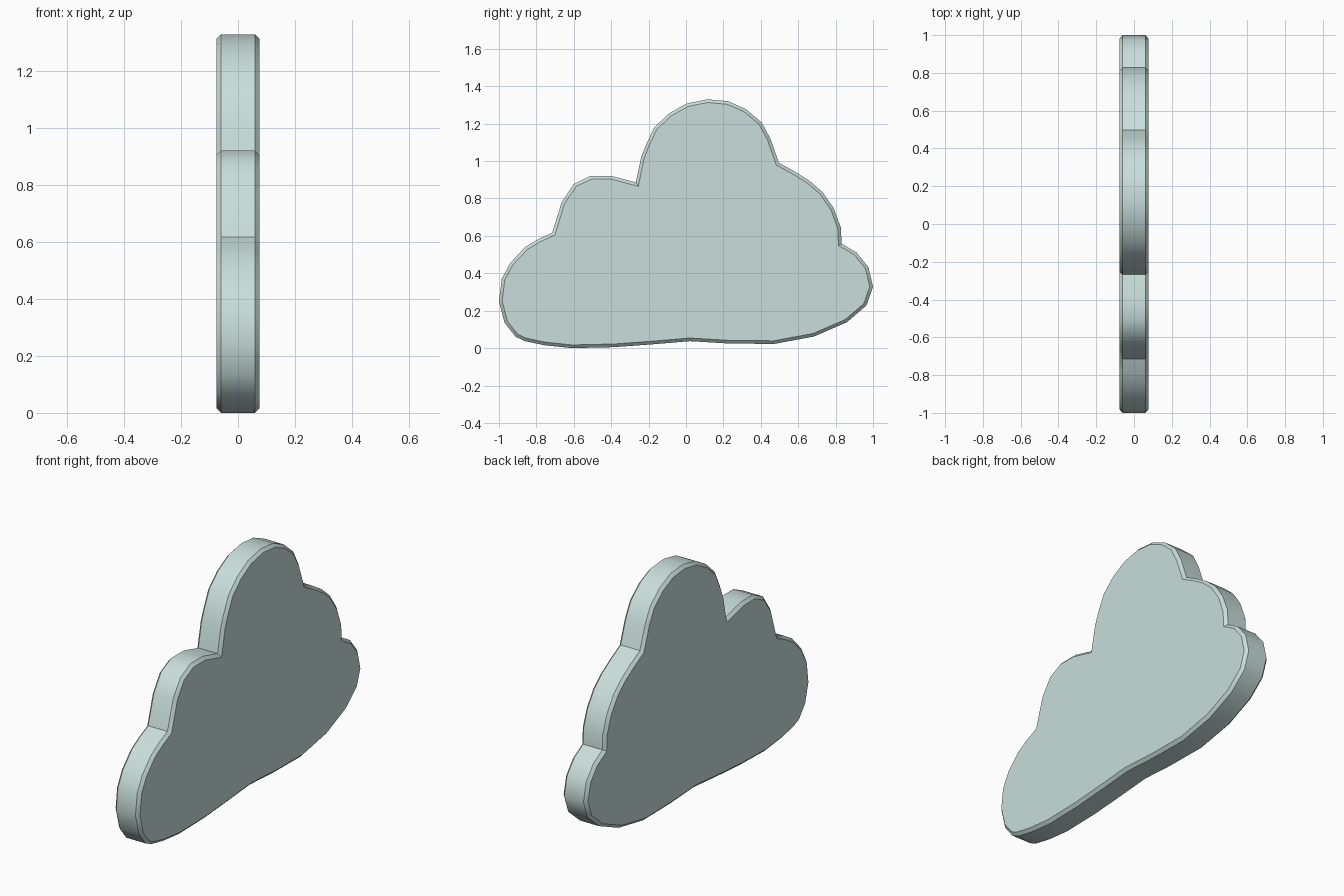
import bpy
from mathutils import Vector

if "Cube" in bpy.data.objects:
    bpy.data.objects.remove(bpy.data.objects["Cube"])

# Cloud outline in the y-z plane, clockwise from the lower left
outline = [Vector(p) for p in [
    (-0.91, 0.06), (-0.97, 0.135), (-1.0, 0.25), (-0.985, 0.37), (-0.94, 0.455),
    (-0.86, 0.54), (-0.785, 0.585), (-0.715, 0.617),
    (-0.665, 0.78), (-0.60, 0.877), (-0.51, 0.921), (-0.40, 0.921), (-0.268, 0.886),
    (-0.24, 1.02), (-0.215, 1.085), (-0.17, 1.18), (-0.09, 1.255), (0.005, 1.308), (0.115, 1.33),
    (0.225, 1.32), (0.32, 1.278), (0.405, 1.206), (0.452, 1.118), (0.497, 0.99),
    (0.58, 0.945), (0.66, 0.895), (0.73, 0.834), (0.79, 0.747), (0.828, 0.645), (0.832, 0.558),
    (0.91, 0.513), (0.975, 0.433), (1.0, 0.328), (0.965, 0.228), (0.86, 0.138),
    (0.685, 0.062), (0.47, 0.022), (0.22, 0.025), (0.02, 0.037), (-0.18, 0.02),
    (-0.385, 0.005), (-0.61, 0.0), (-0.755, 0.015), (-0.86, 0.037)]]


def inset(points, d):
    """Shift a clockwise outline inward by d with mitred corners."""
    result = []
    for i, p in enumerate(points):
        a = (p - points[i - 1]).normalized()
        b = (points[(i + 1) % len(points)] - p).normalized()
        na, nb = Vector((a.y, -a.x)), Vector((b.y, -b.x))
        result.append(p + (na + nb) * d / (1 + na.dot(nb)))
    return result


# Rings across the thickness: chamfered edge on both faces
small = inset(outline, 0.017)
rings = [(-0.076, small), (-0.06, outline), (0.06, outline), (0.076, small)]
n = len(outline)
verts = [(x, p.x, p.y) for x, ring in rings for p in ring]
faces = [(r * n + i, r * n + n + i, r * n + n + (i + 1) % n, r * n + (i + 1) % n)
         for r in range(3) for i in range(n)]
faces += [tuple(range(n)), tuple(reversed(range(3 * n, 4 * n)))]

mesh = bpy.data.meshes.new("cloud")
mesh.from_pydata(verts, [], faces)
cloud = bpy.data.objects.new("cloud", mesh)
bpy.context.collection.objects.link(cloud)

# Consistent outward normals
import bmesh
bm = bmesh.new()
bm.from_mesh(mesh)
bmesh.ops.recalc_face_normals(bm, faces=bm.faces)
bm.to_mesh(mesh)
bm.free()

# Pale blue-green paint
paint = bpy.data.materials.new("pale blue green")
paint.diffuse_color = (0.58, 0.73, 0.705, 1)
paint.use_nodes = True
paint.node_tree.nodes["Principled BSDF"].inputs["Base Color"].default_value = paint.diffuse_color
mesh.materials.append(paint)

# Smooth lobes, sharp chamfers and notches
bpy.context.view_layer.objects.active = cloud
cloud.select_set(True)
bpy.ops.object.shade_smooth_by_angle(angle=0.6)
